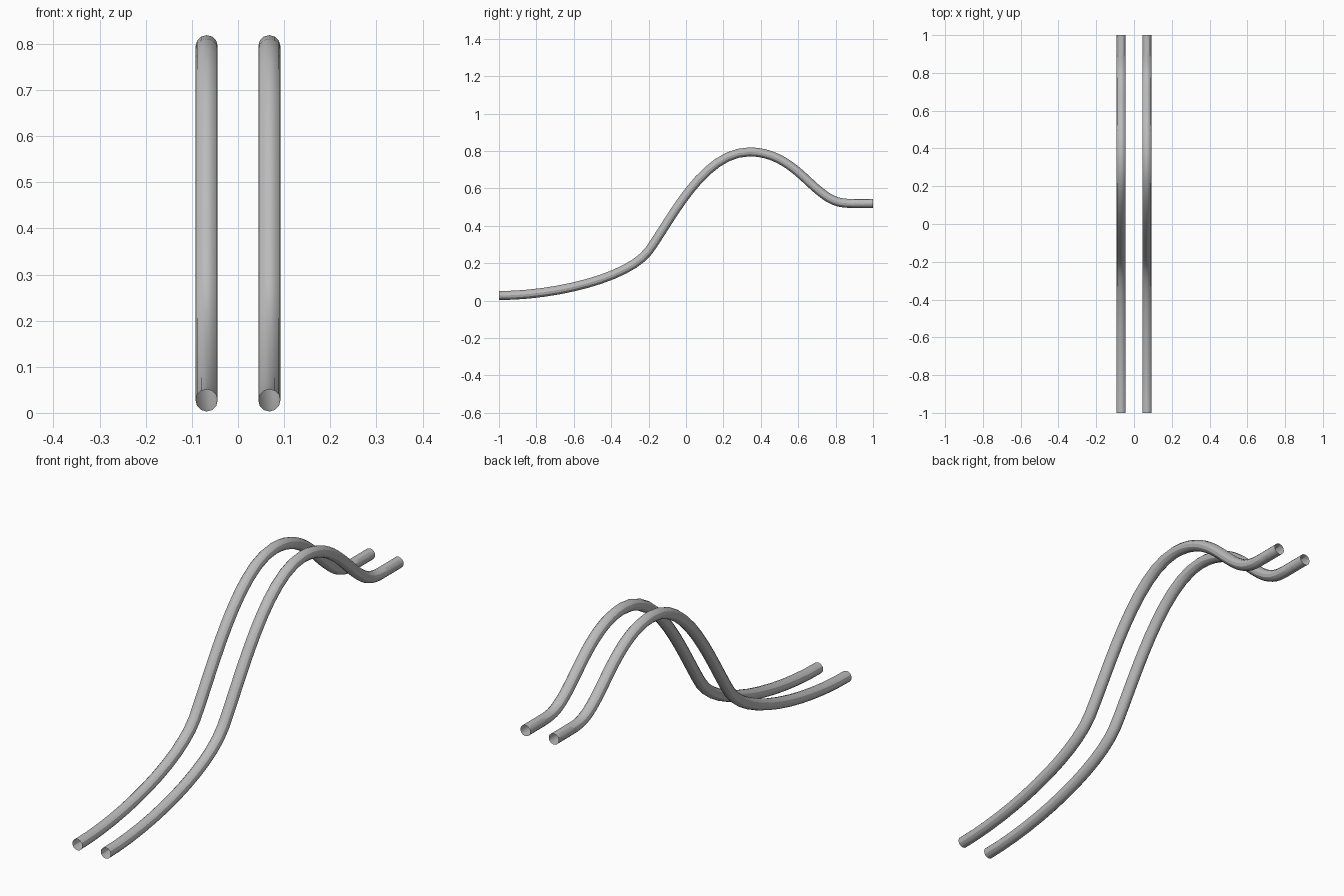
import bpy

cube = bpy.data.objects.get("Cube")
if cube:
    bpy.data.objects.remove(cube, do_unlink=True)

# Plain grey metal
grey = bpy.data.materials.new("grey_metal")
grey.use_nodes = True
colour = (0.5, 0.5, 0.5, 1)
grey.diffuse_color = colour
grey.node_tree.nodes["Principled BSDF"].inputs["Base Color"].default_value = colour

# Rail side profile in (y, z): incoming handle, point, outgoing handle
PROFILE = [
    ((-1.1, .027), (-1, .027), (-.7, .027)),
    ((-.31, .12), (-.2, .265), (-.08, .43)),
    ((.09, .795), (.34, .795), (.51, .795)),
    ((.61, .675), (.69, .605), (.77, .535)),
    ((.81, .52), (.88, .52), (.92, .52)),
    ((.96, .52), (1, .52), (1.04, .52)),
]


def make_rail(name, x):
    """Sweep an open-ended round tube along the rail profile."""
    curve = bpy.data.curves.new(name, "CURVE")
    curve.dimensions = "3D"
    curve.bevel_depth = 0.024
    curve.bevel_resolution = 4
    curve.resolution_u = 12
    curve.use_fill_caps = False
    spline = curve.splines.new("BEZIER")
    spline.bezier_points.add(len(PROFILE) - 1)
    for point, (before, centre, after) in zip(spline.bezier_points, PROFILE):
        point.handle_left_type = point.handle_right_type = "FREE"
        point.handle_left = (x, *before)
        point.co = (x, *centre)
        point.handle_right = (x, *after)
    curve.materials.append(grey)
    rail = bpy.data.objects.new(name, curve)
    bpy.context.collection.objects.link(rail)

    # Turn the swept curve into a smooth mesh
    bpy.ops.object.select_all(action="DESELECT")
    rail.select_set(True)
    bpy.context.view_layer.objects.active = rail
    bpy.ops.object.convert(target="MESH")
    bpy.ops.object.shade_smooth_by_angle()


for side, x in (("left", 0.068), ("right", -0.068)):
    make_rail(side + "_rail", x)
